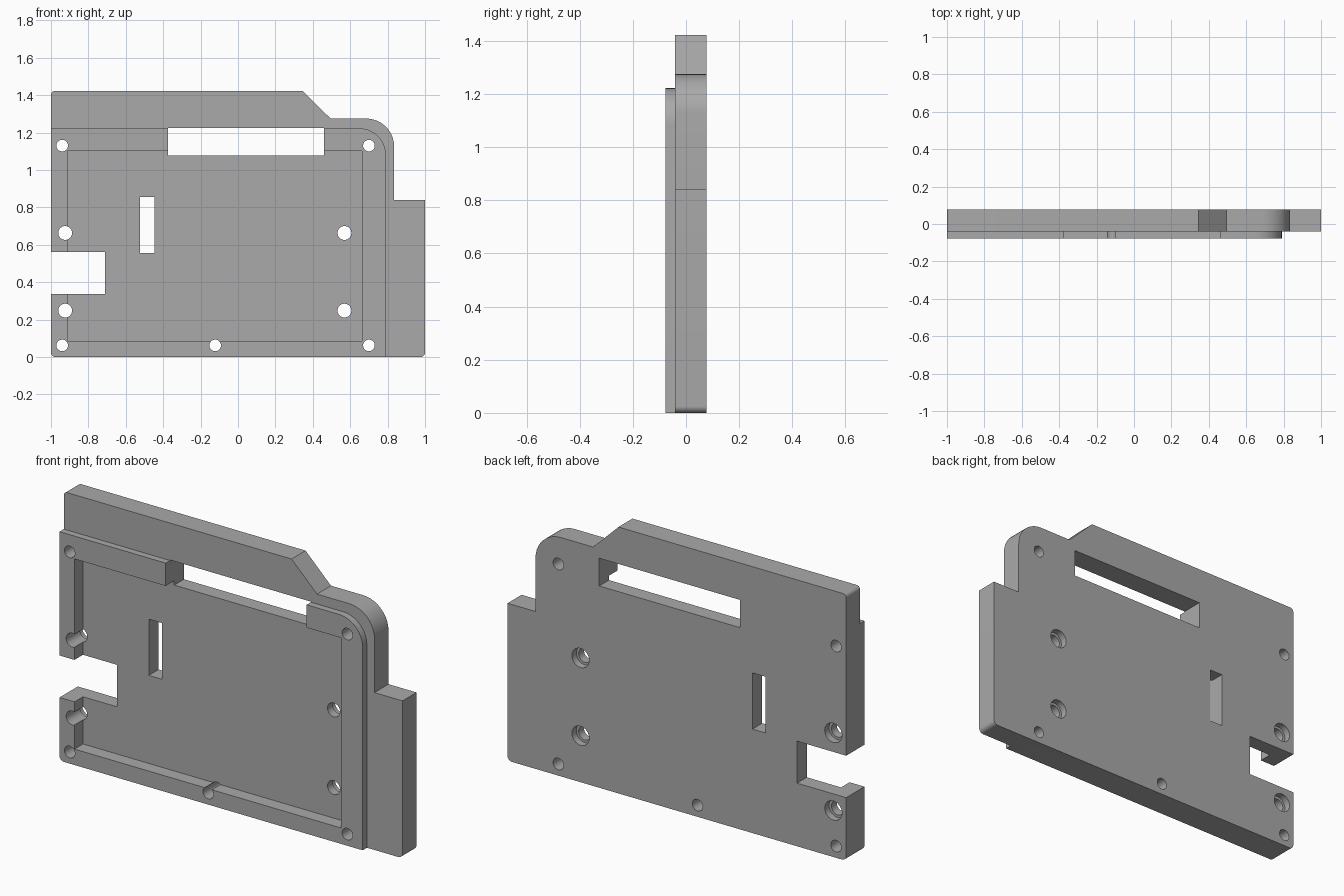
import bpy, bmesh, math

if "Cube" in bpy.data.objects:
    bpy.data.objects.remove(bpy.data.objects["Cube"], do_unlink=True)

FRONT, STEP, FLOOR, BACK = -0.077, -0.041, -0.005, 0.077

grey = bpy.data.materials.new("plain grey")
grey.use_nodes = True
grey.diffuse_color = (0.4, 0.4, 0.4, 1)
grey.node_tree.nodes["Principled BSDF"].inputs["Base Color"].default_value = (0.4, 0.4, 0.4, 1)


def rounded(corners, steps=10):
    """Outline from (x, z, radius) corners; radius 0 stays sharp."""
    points = []
    for i, (x, z, r) in enumerate(corners):
        if not r:
            points.append((x, z))
            continue
        px, pz, _ = corners[i - 1]
        nx, nz, _ = corners[(i + 1) % len(corners)]
        dp, dn = math.hypot(px - x, pz - z), math.hypot(nx - x, nz - z)
        ax, az = (px - x) / dp * r, (pz - z) / dp * r
        bx, bz = (nx - x) / dn * r, (nz - z) / dn * r
        for k in range(steps + 1):
            t = math.pi / 2 * k / steps
            u, v = 1 - math.sin(t), 1 - math.cos(t)
            points.append((x + ax * u + bx * v, z + az * u + bz * v))
    return points


def prism(name, points, y0, y1):
    """Extrude an x-z outline from y0 to y1."""
    bm = bmesh.new()
    face = bm.faces.new([bm.verts.new((x, y0, z)) for x, z in points])
    top = bmesh.ops.extrude_face_region(bm, geom=[face])["geom"]
    moved = [v for v in top if isinstance(v, bmesh.types.BMVert)]
    bmesh.ops.translate(bm, verts=moved, vec=(0, y1 - y0, 0))
    bmesh.ops.recalc_face_normals(bm, faces=bm.faces)
    mesh = bpy.data.meshes.new(name)
    bm.to_mesh(mesh)
    bm.free()
    mesh.materials.append(grey)
    obj = bpy.data.objects.new(name, mesh)
    bpy.context.collection.objects.link(obj)
    return obj


def block(name, x0, x1, z0, z1, y0=-0.2, y1=0.2):
    return prism(name, [(x0, z0), (x1, z0), (x1, z1), (x0, z1)], y0, y1)


def disc(name, x, z, r, y0=-0.2, y1=0.2, n=32):
    ring = [math.tau * k / n for k in range(n)]
    return prism(name, [(x + r * math.cos(a), z + r * math.sin(a)) for a in ring], y0, y1)


def combine(target, tool, operation="DIFFERENCE"):
    """Apply a boolean and discard the tool."""
    tool.hide_render = True
    mod = target.modifiers.new("shape", "BOOLEAN")
    mod.operation, mod.solver, mod.object = operation, "EXACT", tool
    bpy.context.view_layer.update()
    result = bpy.data.meshes.new_from_object(
        target.evaluated_get(bpy.context.evaluated_depsgraph_get()))
    target.modifiers.clear()
    target.data = result
    bpy.data.objects.remove(tool, do_unlink=True)


# Stepped back plate with rounded shoulder
plate = prism("case_plate", rounded([
    (-1, 0, 0.025), (1, 0, 0.025), (1, 0.84, 0), (0.835, 0.84, 0),
    (0.835, 1.275, 0.15), (0.495, 1.275, 0), (0.345, 1.422, 0), (-1, 1.422, 0.02)]),
    STEP, BACK)

# Raised front rim
rim = prism("rim", rounded([
    (-1, 0, 0.025), (0.79, 0, 0), (0.79, 1.222, 0.14), (-1, 1.222, 0)]),
    FRONT, 0.02)
combine(plate, rim, "UNION")

# Front recess, top window, narrow slot and side notch
combine(plate, block("recess", -0.912, 0.662, 0.085, 1.1, -0.2, FLOOR))
combine(plate, block("window", -0.373, 0.459, 1.077, 1.225))
combine(plate, block("slot", -0.523, -0.446, 0.555, 0.855))
combine(plate, block("notch", -1.2, -0.71, 0.337, 0.561))

# Small rim holes
for x, z in ((-0.94, 1.13), (0.7, 1.13), (-0.94, 0.062), (-0.122, 0.062), (0.7, 0.062)):
    combine(plate, disc("rim_hole", x, z, 0.031))

# Mounting holes, counterbored from the back
for x in (-0.924, 0.569):
    for z in (0.248, 0.663):
        combine(plate, disc("mount_hole", x, z, 0.037))
        combine(plate, disc("counterbore", x, z, 0.051, 0.04, 0.2))

# Keep edges crisp, curved walls smooth
bpy.ops.object.select_all(action="DESELECT")
plate.select_set(True)
bpy.context.view_layer.objects.active = plate
bpy.ops.object.shade_smooth_by_angle(angle=math.radians(30))
